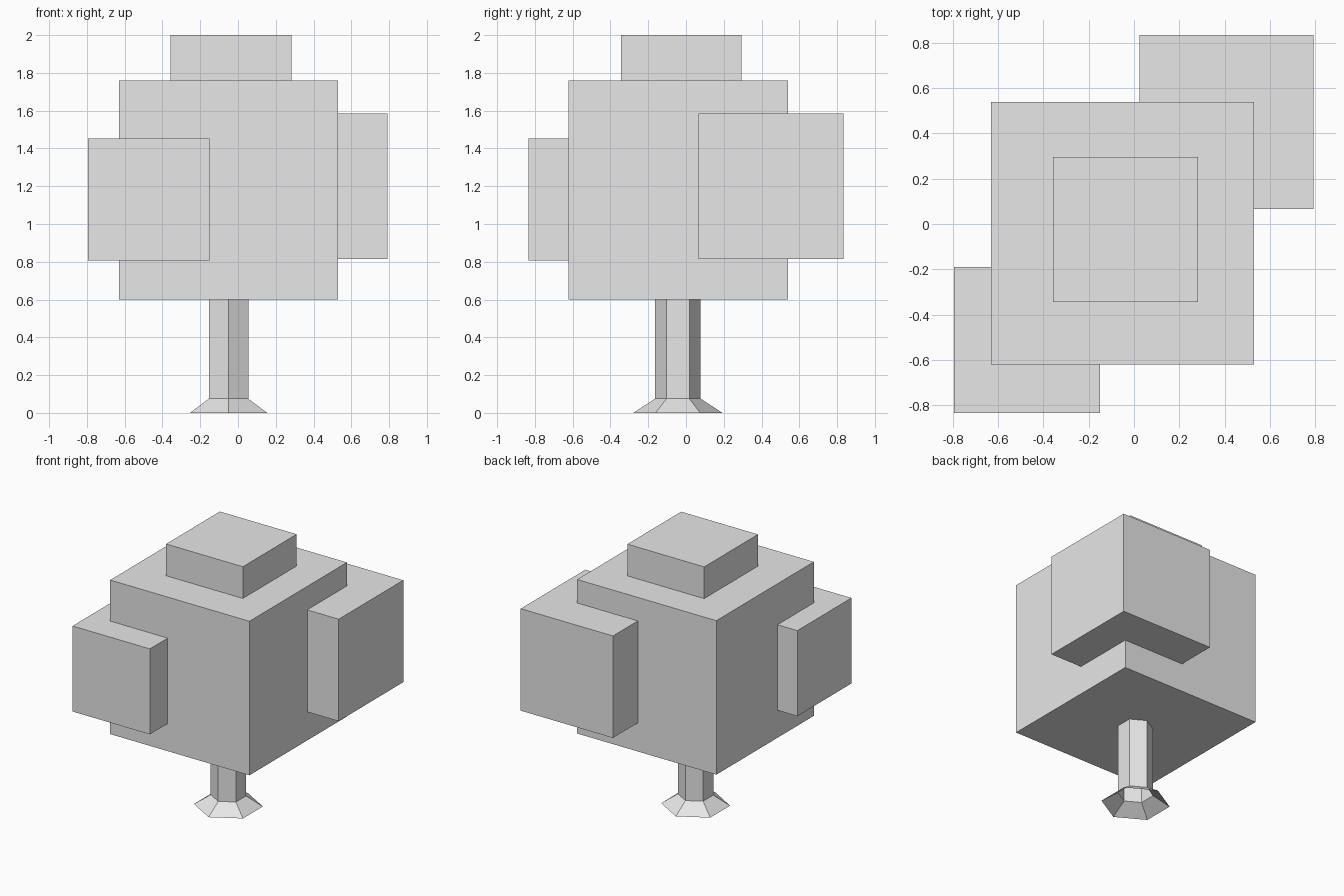
import bpy
import bmesh
import math

if "Cube" in bpy.data.objects:
    bpy.data.objects.remove(bpy.data.objects["Cube"], do_unlink=True)

# One plain grey for the whole tree
GREY = (0.8, 0.8, 0.8, 1.0)
grey = bpy.data.materials.new("plain_grey")
grey.use_nodes = True
grey.diffuse_color = GREY
for node in grey.node_tree.nodes:
    if node.type == 'BSDF_PRINCIPLED':
        node.inputs["Base Color"].default_value = GREY


def add_object(name, bm, location):
    mesh = bpy.data.meshes.new(name)
    bm.to_mesh(mesh)
    bm.free()
    mesh.materials.append(grey)
    obj = bpy.data.objects.new(name, mesh)
    obj.location = location
    bpy.context.collection.objects.link(obj)
    return obj


def add_leaf_cube(name, centre, size):
    bm = bmesh.new()
    bmesh.ops.create_cube(bm, size=size)
    return add_object(name, bm, centre)


def add_trunk(name, location, profile, sides=6):
    """Hexagonal tube through (radius, height) rings, open at the foot."""
    bm = bmesh.new()
    rings = []
    for radius, height in profile:
        ring = []
        for i in range(sides):
            a = math.tau * i / sides + math.pi / 2
            ring.append(bm.verts.new((radius * math.cos(a), radius * math.sin(a), height)))
        rings.append(ring)
    for low, high in zip(rings, rings[1:]):
        for i in range(sides):
            j = (i + 1) % sides
            bm.faces.new((low[i], low[j], high[j], high[i]))
    bm.faces.new(rings[-1])
    return add_object(name, bm, location)


# Trunk with flared foot
add_trunk("trunk", (-0.05, -0.043, 0), [(0.236, 0), (0.121, 0.075), (0.121, 0.602)])

# Blocky foliage
add_leaf_cube("main_foliage", (-0.05, -0.041, 1.181), 1.16)
add_leaf_cube("top_foliage", (-0.038, -0.025, 1.68), 0.64)
add_leaf_cube("front_right_foliage", (-0.473, -0.511, 1.13), 0.644)
add_leaf_cube("back_left_foliage", (0.408, 0.451, 1.2), 0.768)
